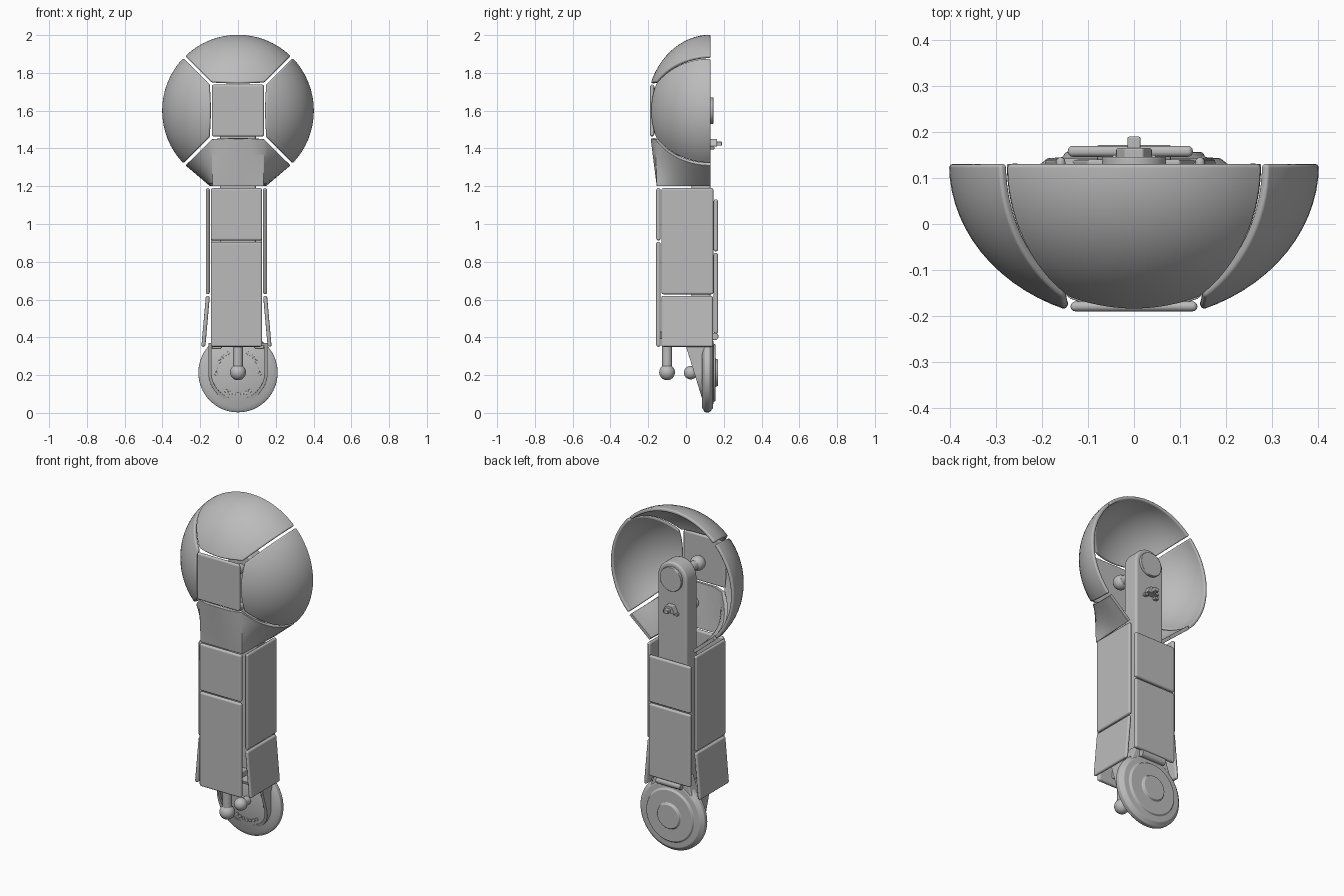
import bpy, bmesh, math
from mathutils import Vector

cube = bpy.data.objects.get("Cube")
if cube:
    bpy.data.objects.remove(cube, do_unlink=True)

GREY = (0.5, 0.5, 0.5, 1.0)
mat = bpy.data.materials.new("plain_grey")
mat.use_nodes = True
mat.diffuse_color = GREY
mat.node_tree.nodes["Principled BSDF"].inputs["Base Color"].default_value = GREY

R, DEPTH, RIM, CZ = 0.402, 0.34, 0.13, 1.6   # shoulder dome
ARM_X = -0.008                               # forearm centre line
WHEEL = Vector((0, 0, 0.213))


def finish(name, bm, bevel=0.008, thick=0, segments=3):
    """Turn a bmesh into a shaded object with optional thickness and soft edges."""
    me = bpy.data.meshes.new(name)
    bm.to_mesh(me)
    bm.free()
    me.materials.append(mat)
    me.shade_smooth()
    ob = bpy.data.objects.new(name, me)
    bpy.context.collection.objects.link(ob)
    if thick:
        s = ob.modifiers.new("thickness", 'SOLIDIFY')
        s.thickness, s.offset = thick, -1
    b = ob.modifiers.new("soft_edges", 'BEVEL')
    b.width, b.segments, b.harden_normals = bevel, segments, True
    b.limit_method, b.angle_limit = 'ANGLE', math.radians(32)
    return ob


def shell(name, rows, thick=0.02):
    """Thick curved panel from a grid of points, facing away from the dome centre."""
    bm = bmesh.new()
    grid = [[bm.verts.new(p) for p in row] for row in rows]
    for a, b in zip(grid, grid[1:]):
        for i in range(len(a) - 1):
            bm.faces.new((a[i], a[i + 1], b[i + 1], b[i]))
    bm.normal_update()
    mid = Vector((0, RIM, CZ))
    if sum((f.calc_center_median() - mid).dot(f.normal) for f in bm.faces) < 0:
        bmesh.ops.reverse_faces(bm, faces=bm.faces[:])
    return finish(name, bm, 0.008, thick)


def box(name, lo, hi, bevel=0.011, flare=0):
    """Rounded plate between two corners; flare moves the lower edge along x."""
    bm = bmesh.new()
    bmesh.ops.create_cube(bm, size=1)
    lo, hi = Vector(lo), Vector(hi)
    for v in bm.verts:
        low = v.co.z < 0
        v.co = Vector([l + (c + 0.5) * (h - l) for l, h, c in zip(lo, hi, v.co)])
        if low:
            v.co.x += flare
    return finish(name, bm, bevel)


def prism(name, outline, y0, y1, bevel=0.008):
    """Extrude an x-z outline along y."""
    bm = bmesh.new()
    face = bm.faces.new([bm.verts.new((x, y0, z)) for x, z in outline])
    out = bmesh.ops.extrude_face_region(bm, geom=[face])
    for v in out["geom"]:
        if isinstance(v, bmesh.types.BMVert):
            v.co.y = y1
    bmesh.ops.recalc_face_normals(bm, faces=bm.faces[:])
    return finish(name, bm, bevel)


def lathe(name, profile, at, direction=(0, 1, 0), steps=48, bevel=0.004, closed=False, shape=None):
    """Spin (radius, height) pairs round an axis."""
    bm = bmesh.new()
    rings = []
    for r, h in profile:
        ring = []
        for i in range(steps if r > 0 else 1):
            a = math.tau * i / steps
            ring.append(bm.verts.new((r * math.cos(a), h, r * math.sin(a))))
        rings.append(ring)
    pairs = list(zip(rings, rings[1:])) + ([(rings[-1], rings[0])] if closed else [])
    for a, b in pairs:
        for i in range(steps):
            j = (i + 1) % steps
            quad = [a[i % len(a)], a[j % len(a)], b[j % len(b)], b[i % len(b)]]
            bm.faces.new(list(dict.fromkeys(quad)))
    if shape:
        for v in bm.verts:
            shape(v.co)
    bmesh.ops.recalc_face_normals(bm, faces=bm.faces[:])
    ob = finish(name, bm, bevel, segments=2)
    ob.location = at
    ob.rotation_mode = 'QUATERNION'
    ob.rotation_quaternion = Vector((0, 1, 0)).rotation_difference(Vector(direction))
    return ob


def peg(name, base, direction, length, rod=0.026, ball=0.042):
    """Rod ending in a ball whose centre is at the given length."""
    start = math.asin(rod / ball)
    arc = [math.pi - start - (math.pi - start) * i / 10 for i in range(10)]
    profile = [(0, 0), (rod, 0)] + [(ball * math.sin(a), length + ball * math.cos(a)) for a in arc]
    lathe(name, profile + [(0, length + ball)], base, direction, 24, 0.002)


# Shoulder dome: top, left and right curved panels
def dome_panel(name, turn):
    rows = []
    for i in range(17):
        u = i / 8 - 1
        t0 = math.asin(0.148 / math.cos(u * math.pi / 4) / R)
        row = []
        for j in range(15):
            t = t0 + (math.pi / 2 - t0) * j / 14
            r = R * math.sin(t)
            phi = turn + u * (math.pi / 4 - 0.008 / r)
            row.append((r * math.sin(phi), RIM - DEPTH * math.cos(t), CZ + r * math.cos(phi)))
        rows.append(row)
    shell(name, rows)


for name, turn in (("dome_top", 0), ("dome_left", math.pi / 2), ("dome_right", -math.pi / 2)):
    dome_panel(name, turn)
box("dome_front_plate", (-0.138, -0.19, 1.463), (0.138, -0.168, 1.738))

# Shoulder skirt: seam curve above, squared U below
half = [((0, -0.187, 1.452), (0, -0.155, 1.2)), ((0.07, -0.187, 1.452), (0.07, -0.155, 1.2))]
t0 = math.asin(0.145 * math.sqrt(2) / R)
for k in range(12):
    t = t0 + (math.pi / 2 - t0) * k / 11
    p = R * math.sin(t) / math.sqrt(2)
    c = math.cos(t) / math.cos(t0)
    half.append(((p - 0.007, RIM - DEPTH * math.cos(t), CZ - p - 0.006),
                 (0.148 - 0.012 * c, RIM - 0.285 * c, 1.2)))
pairs = [tuple((-x, y, z) for x, y, z in pair) for pair in half[:0:-1]] + half
shell("dome_skirt", [[Vector(a).lerp(Vector(b), k / 6) for k in range(7)] for a, b in pairs])

# Upper arm beam with rounded shoulder end
arc = [math.pi * i / 24 for i in range(25)]
prism("arm_beam", [(0.095 * math.cos(a), CZ + 0.095 * math.sin(a)) for a in arc]
      + [(-0.095, 0.4), (0.095, 0.4)], 0.03, 0.13, 0.014)
lathe("shoulder_cap", [(0, 0.12), (0.07, 0.12), (0.07, 0.146), (0, 0.146)], (0, 0, CZ))
prism("beam_clip", [(-0.04, 1.41), (0.04, 1.41), (0.02, 1.45), (-0.02, 1.45)], 0.12, 0.165, 0.004)
box("beam_clip_tip", (-0.014, 0.15, 1.415), (0.014, 0.19, 1.437), 0.004)
for s in (-1, 1):
    box("beam_clip_arm", (s * 0.035 - 0.012, 0.12, 1.395), (s * 0.035 + 0.012, 0.15, 1.41), 0.003)
peg("shoulder_peg", (0, 0.04, CZ), (0, -1, 0), 0.15)
peg("skirt_peg", (0, 0.04, 1.38), (0, -1, 0), 0.11, 0.02, 0.03)

# Forearm cladding
x0, x1 = ARM_X - 0.136, ARM_X + 0.136
box("forearm_front_upper", (x0, -0.158, 0.913), (x1, -0.134, 1.19))
box("forearm_front_lower", (x0, -0.158, 0.35), (x1, -0.134, 0.905))
box("forearm_back_upper", (x0, 0.146, 0.855), (x1, 0.17, 1.13))
box("forearm_back_lower", (x0, 0.146, 0.42), (x1, 0.17, 0.847))
for side, s in (("left", 1), ("right", -1)):
    xs = sorted((ARM_X + s * 0.141, ARM_X + s * 0.162))
    box("forearm_side_upper_" + side, (xs[0], -0.13, 0.628), (xs[1], 0.145, 1.19))
    box("forearm_side_lower_" + side, (xs[0], -0.13, 0.35), (xs[1], 0.143, 0.62), flare=s * 0.024)

# Wrist wheel: stepped disc, slanted U-shaped collar and studs
lathe("wrist_wheel", [(0, 0.085), (0.185, 0.085), (0.21, 0.1), (0.21, 0.125), (0.188, 0.143),
                      (0.155, 0.145), (0.15, 0.156), (0.075, 0.156), (0.07, 0.17), (0, 0.17)],
      WHEEL, steps=64)


def slant(co):
    front = co.y < 0.05
    if co.z > 0:
        co.x = math.copysign(max(abs(co.x), math.hypot(co.x, co.z)), co.x)
    if front:
        co.y = 0.043 - 0.309 * co.z


lathe("wheel_collar", [(0.157, 0), (0.157, 0.1), (0.14, 0.1), (0.14, 0)], WHEEL, steps=64,
      bevel=0.003, closed=True, shape=slant)
for start in (30, 150, 270):
    for k in range(-3, 4):
        a = math.radians(start + k * 11)
        lathe("wheel_stud", [(0, 0.09), (0.009, 0.09), (0.009, 0.079), (0, 0.079)],
              WHEEL + Vector((0.115 * math.cos(a), 0, 0.115 * math.sin(a))), steps=12, bevel=0.001)
peg("wheel_peg", WHEEL + Vector((0, 0.09, 0)), (0, -1, 0), 0.065, 0.024, 0.036)
peg("wrist_front_peg", (0, -0.1, 0.42), (0, 0, -1), 0.205)
box("wrist_peg_mount", (-0.04, -0.14, 0.39), (0.04, 0.04, 0.43), 0.006)

# Wrist hinge rod and braces joining the beam to the wheel
lathe("wrist_hinge", [(0, -0.08), (0.02, -0.08), (0.02, 0.08), (0, 0.08)],
      (0, 0.152, 0.405), (1, 0, 0), 24)
for s in (-1, 1):
    prism("wrist_brace", [(s * 0.05, 0.45), (s * 0.1, 0.45), (s * 0.14, 0.34), (s * 0.09, 0.34)],
          0.07, 0.14, 0.006)
